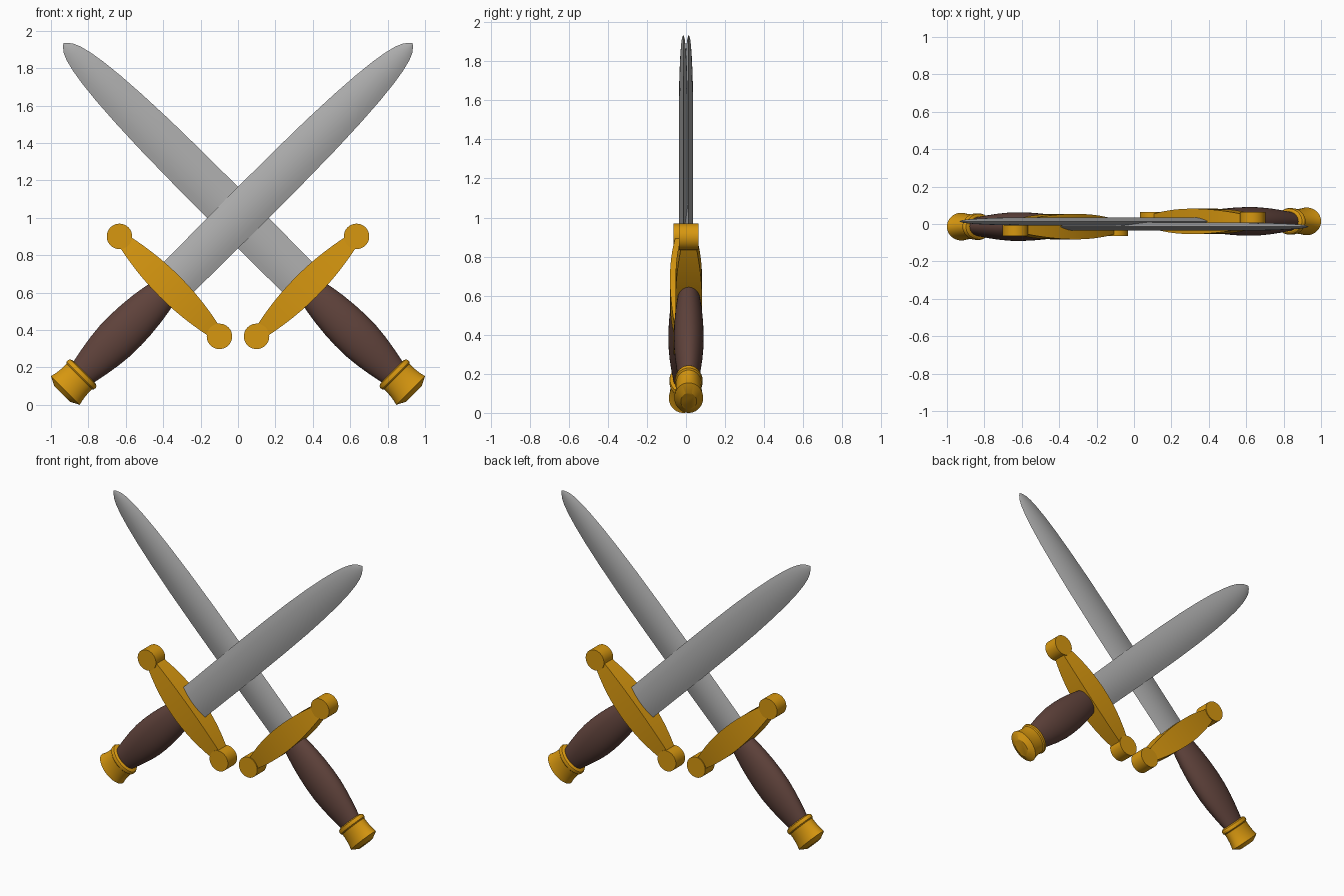
import bpy, bmesh, math
from mathutils import Matrix

if "Cube" in bpy.data.objects:
    bpy.data.objects.remove(bpy.data.objects["Cube"])


def material(name, rgb):
    m = bpy.data.materials.new(name)
    m.diffuse_color = (*rgb, 1)
    m.use_nodes = True
    m.node_tree.nodes["Principled BSDF"].inputs["Base Color"].default_value = m.diffuse_color
    return m


STEEL = material("steel grey", (0.42, 0.42, 0.42))
GOLD = material("gold", (0.68, 0.31, 0.005))
BROWN = material("leather brown", (0.115, 0.055, 0.044))


def loft(name, rings, mat, place):
    """Skin a stack of closed rings, cap both ends and place the result."""
    bm = bmesh.new()
    loops = [[bm.verts.new(p) for p in ring] for ring in rings]
    n = len(loops[0])
    for a, b in zip(loops, loops[1:]):
        for i in range(n):
            j = (i + 1) % n
            bm.faces.new((a[i], a[j], b[j], b[i]))
    bm.faces.new(loops[0])
    bm.faces.new(loops[-1])
    bmesh.ops.recalc_face_normals(bm, faces=bm.faces)
    me = bpy.data.meshes.new(name)
    bm.to_mesh(me)
    bm.free()
    me.materials.append(mat)
    me.transform(place)
    ob = bpy.data.objects.new(name, me)
    bpy.context.collection.objects.link(ob)
    bpy.ops.object.select_all(action='DESELECT')
    ob.select_set(True)
    bpy.context.view_layer.objects.active = ob
    bpy.ops.object.shade_smooth_by_angle(angle=math.radians(28))


def ellipse(z, r, flat, n=40):
    return [(r * math.cos(2 * math.pi * i / n), r * flat * math.sin(2 * math.pi * i / n), z)
            for i in range(n)]


def lens(z, w, t, n=8):
    front = [-1 + 2 * i / n for i in range(n)]
    return ([(w * s, -t * (1 - s * s), z) for s in front] +
            [(-w * s, t * (1 - s * s), z) for s in front])


def sword(side, place):
    # blade: lens section tapering to a pointed tip
    outline = [(0.04, 0.113), (0.3, 0.115), (0.6, 0.117), (0.9, 0.116), (1.15, 0.112),
               (1.35, 0.104), (1.5, 0.094), (1.62, 0.081), (1.7, 0.068), (1.76, 0.053),
               (1.80, 0.036), (1.825, 0.016), (1.838, 0.001)]
    loft(side + "_blade", [lens(z, w, 0.022 * min(1, w / 0.1)) for z, w in outline], STEEL, place)

    # crossguard: rectangular bar, thickest in the middle
    bar = []
    for i in range(-10, 11):
        x = 0.36 * i / 10
        k = 1 - (i / 10) ** 2
        h, d = 0.034 + 0.042 * k, 0.035 + 0.033 * k
        bar.append([(x, -d, -h), (x, d, -h), (x, d, h), (x, -d, h)])
    loft(side + "_crossguard", bar, GOLD, place)

    # round discs on both guard ends
    turn = Matrix.Rotation(math.pi / 2, 4, 'X')
    for end, x in (("upper", -0.378), ("lower", 0.378)):
        loft(f"{side}_{end}_guard_end", [ellipse(z, 0.068, 1) for z in (-0.049, 0.049)],
             GOLD, place @ Matrix.Translation((x, 0, 0)) @ turn)

    # grip: swelling oval handle
    grip = [(-0.05, 0.083), (-0.1, 0.093), (-0.17, 0.104), (-0.25, 0.112), (-0.33, 0.116),
            (-0.41, 0.115), (-0.49, 0.107), (-0.57, 0.094), (-0.68, 0.072)]
    loft(side + "_grip", [ellipse(z, r, 0.66) for z, r in grip], BROWN, place)

    # pommel: oval cap with a raised collar and chamfered end
    pommel = [(-0.645, 0.085), (-0.652, 0.1), (-0.662, 0.105), (-0.675, 0.104), (-0.682, 0.096),
              (-0.71, 0.096), (-0.74, 0.099), (-0.765, 0.103), (-0.787, 0.109), (-0.812, 0.06)]
    loft(side + "_pommel", [ellipse(z, r, 0.68) for z, r in pommel], GOLD, place)


# two swords: the second is the first turned half round the vertical axis
lean = Matrix.Translation((-0.3665, -0.014, 0.6335)) @ Matrix.Rotation(math.pi / 4, 4, 'Y')
sword("front", lean)
sword("rear", Matrix.Rotation(math.pi, 4, 'Z') @ lean)
